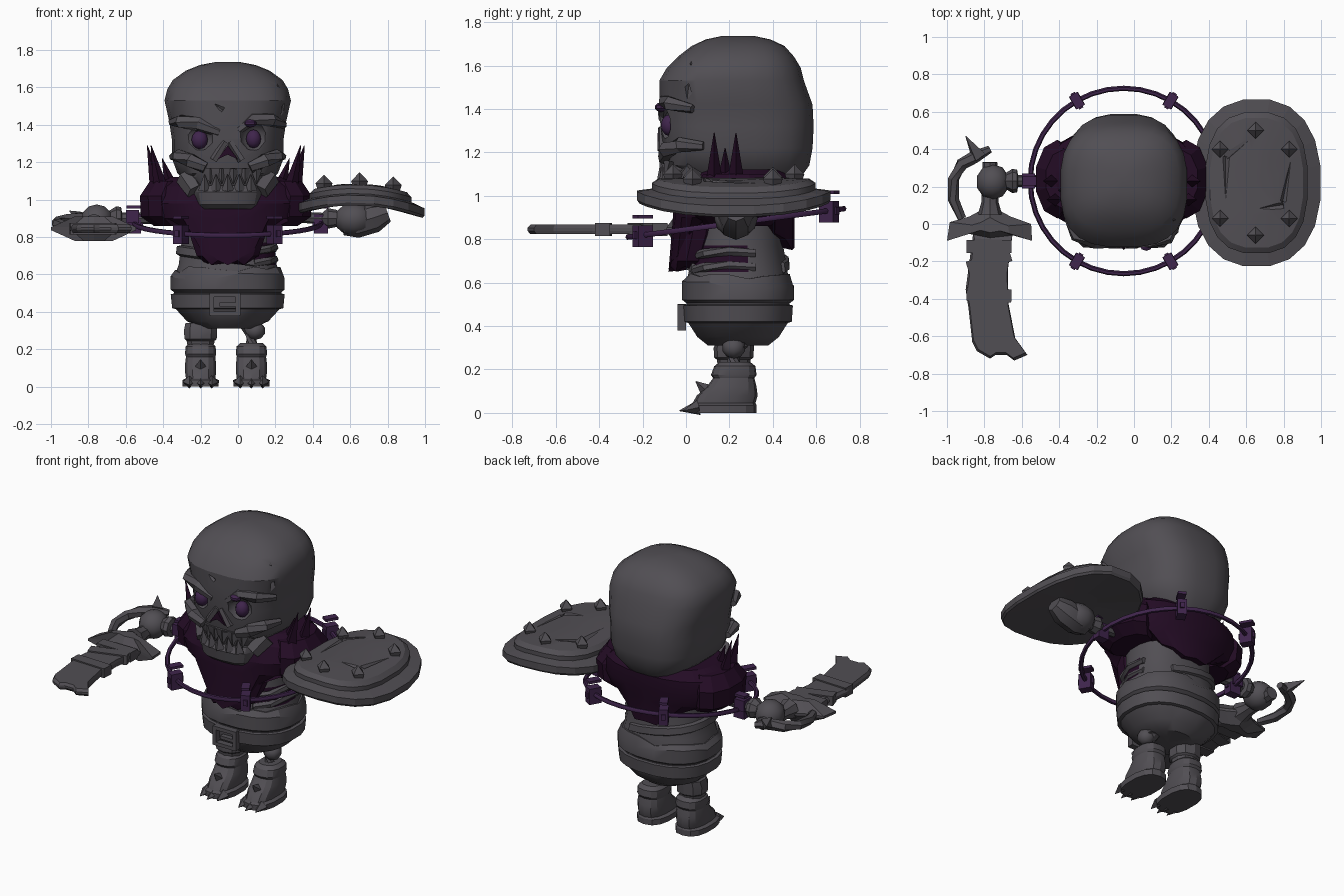
import bpy, bmesh, math, random
from mathutils import Vector, Matrix, Euler

if "Cube" in bpy.data.objects:
    bpy.data.objects.remove(bpy.data.objects["Cube"])

random.seed(4)
CX = -0.055  # body centre line


def material(name, col):
    m = bpy.data.materials.new(name)
    m.diffuse_color = (*col, 1)
    m.use_nodes = True
    m.node_tree.nodes["Principled BSDF"].inputs["Base Color"].default_value = m.diffuse_color
    return m


GREY = material("dusty_grey", (0.083, 0.077, 0.088))
DARK = material("dark_plum_cloth", (0.017, 0.0035, 0.018))
PURPLE = material("violet_metal", (0.05, 0.018, 0.072))


def finish(bm, name, mat, angle=30):
    bmesh.ops.recalc_face_normals(bm, faces=bm.faces)
    me = bpy.data.meshes.new(name)
    bm.to_mesh(me)
    bm.free()
    ob = bpy.data.objects.new(name, me)
    bpy.context.collection.objects.link(ob)
    me.materials.append(mat)
    smooth(ob, angle)
    return ob


def smooth(ob, angle):
    bpy.ops.object.select_all(action='DESELECT')
    ob.select_set(True)
    bpy.context.view_layer.objects.active = ob
    if angle:
        bpy.ops.object.shade_smooth_by_angle(angle=math.radians(angle))


def skin(bm, loops):
    """Bridge equal loops of points and close both ends with fans."""
    vs = [[bm.verts.new(p) for p in lp] for lp in loops]
    n = len(vs[0])
    for a, b in zip(vs, vs[1:]):
        for i in range(n):
            bm.faces.new((a[i], a[(i + 1) % n], b[(i + 1) % n], b[i]))
    for lp in (vs[0], vs[-1]):
        c = bm.verts.new(sum((v.co for v in lp), Vector()) / n)
        for i in range(n):
            bm.faces.new((lp[i], lp[(i + 1) % n], c))


def loft(name, rings, mat, n=20, p=0.8, angle=30, warp=None):
    """Stack rounded sections given as (z, cx, cy, rx, ry)."""
    def se(v):
        return math.copysign(abs(v) ** p, v)
    loops = []
    for k, (z, cx, cy, rx, ry) in enumerate(rings):
        lp = []
        for i in range(n):
            a = 2 * math.pi * (i + 0.5) / n
            q = Vector((cx + rx * se(math.cos(a)), cy + ry * se(math.sin(a)), z))
            lp.append(warp(q, k, i, a) if warp else q)
        loops.append(lp)
    bm = bmesh.new()
    skin(bm, loops)
    return finish(bm, name, mat, angle)


def tube(name, pts, radii, mat, n=8, angle=30):
    """Sweep a round section along a path."""
    pts = [Vector(p) for p in pts]
    loops = []
    for i, p in enumerate(pts):
        t = pts[min(i + 1, len(pts) - 1)] - pts[max(i - 1, 0)]
        rot = Vector((0, 0, 1)).rotation_difference(t.normalized())
        loops.append([p + rot @ Vector((math.cos(2 * math.pi * j / n), math.sin(2 * math.pi * j / n), 0)) * radii[i]
                      for j in range(n)])
    bm = bmesh.new()
    skin(bm, loops)
    return finish(bm, name, mat, angle)


def spike(name, base, tip, r, mat, n=4):
    return tube(name, [base, tip], [r, 0.002], mat, n, 0)


def box(name, loc, size, mat, rot=(0, 0, 0)):
    bm = bmesh.new()
    m = Matrix.Translation(loc) @ Euler(rot).to_matrix().to_4x4() @ Matrix.Diagonal((*size, 1))
    bmesh.ops.create_cube(bm, size=1, matrix=m)
    return finish(bm, name, mat, 0)


def ball(name, loc, r, mat, seg=10, angle=40):
    bm = bmesh.new()
    bmesh.ops.create_uvsphere(bm, u_segments=seg, v_segments=seg * 2 // 3, radius=1,
                              matrix=Matrix.Translation(loc) @ Matrix.Diagonal((*r, 1)))
    return finish(bm, name, mat, angle)


def prism(name, outline, z, h, mat, edge=1.0, rim=.3):
    """Plate with outline in the ground plane and chamfered rims."""
    c = Vector((sum(p[0] for p in outline), sum(p[1] for p in outline))) / len(outline)
    bm = bmesh.new()
    skin(bm, [[Vector((c.x + (x - c.x) * s, c.y + (y - c.y) * s, z + dz)) for x, y in outline]
              for s, dz in ((edge, -h), (1, -h * rim), (1, h * rim), (edge, h))])
    return finish(bm, name, mat, 0)


def carve(ob, cutters, angle):
    for c in cutters:
        m = ob.modifiers.new("cut", 'BOOLEAN')
        m.operation, m.solver, m.object = 'DIFFERENCE', 'EXACT', c
        bpy.context.view_layer.objects.active = ob
        bpy.ops.object.modifier_apply(modifier=m.name)
        bpy.data.objects.remove(c)
    smooth(ob, angle)


# Skull with carved sockets and cracks
skull = loft("skull", [(1.07, CX, .26, .20, .26), (1.14, CX, .24, .27, .33), (1.22, CX, .24, .30, .345),
                       (1.32, CX, .235, .30, .355), (1.42, CX, .23, .315, .355), (1.53, CX, .21, .34, .335),
                       (1.59, CX, .22, .325, .31), (1.64, CX, .23, .295, .27), (1.69, CX, .24, .225, .215),
                       (1.72, CX, .24, .15, .15), (1.737, CX, .24, .06, .07)], GREY, 24, .72)
carve(skull, [ball("socket_cut", (-.215, -.12, 1.325), (.085, .075, .07), GREY, 8),
              ball("socket_cut", (.09, -.12, 1.335), (.08, .075, .08), GREY, 8),
              spike("crack_cut", (-.08, -.125, 1.48), (-.15, -.11, 1.53), .015, GREY),
              spike("crack_cut", (.26, .0, 1.40), (.20, .03, 1.66), .025, GREY)], 40)
bm = bmesh.new()
skin(bm, [[Vector((CX + dx, y, z)) for dx, z in ((-.055, 1.215), (0, 1.245), (.055, 1.215), (0, 1.29))]
          for y in (-.131, -.10)])
finish(bm, "nose_hole", DARK, 0)
for s in (-1, 1):
    tube("nose_edge", [(CX + s * .012, -.11, 1.31), (CX + s * .075, -.11, 1.21)], [.02, .022], GREY, 5, 0)
    tube("cheekbone", [(CX + s * .295, .08, 1.23), (CX + s * .265, -.03, 1.235), (CX + s * .20, -.09, 1.21),
                       (CX + s * .12, -.10, 1.17)], [.02, .035, .04, .03], GREY, 6, 0)
    tube("jaw_hinge", [(CX + s * .17, -.02, 1.04), (CX + s * .22, .05, 1.12)], [.05, .06], GREY, 6, 0)
tube("brow_right", [(-.355, .03, 1.415), (-.31, -.06, 1.42), (-.21, -.095, 1.405), (-.10, -.105, 1.36)],
     [.02, .035, .038, .025], GREY, 6, 0)
tube("brow_left", [(.0, -.105, 1.37), (.08, -.095, 1.435), (.18, -.075, 1.425), (.245, .03, 1.40)],
     [.022, .034, .035, .02], GREY, 6, 0)
ball("eye_right", (-.205, -.072, 1.32), (.046, .04, .05), PURPLE)
ball("eye_left", (.083, -.076, 1.325), (.042, .04, .05), PURPLE)
ball("eye_ember", (.065, -.115, 1.408), (.036, .03, .022), PURPLE, 8)

# Jaw, palate and teeth
loft("jaw", [(.95, CX, .03, .15, .11), (.975, CX, .03, .17, .14), (1.04, CX, .04, .185, .16),
             (1.075, CX, .06, .18, .16)], GREY, 14, .7)
loft("palate", [(1.06, CX, .07, .16, .15), (1.12, CX, .06, .20, .16), (1.17, CX, .06, .20, .17)], GREY, 14, .75)
for i in range(5):
    x = CX + (i - 2) * .062
    y = -.105 + abs(i - 2) * .01
    spike("lower_tooth", (x, y, 1.05), (x, y - .015, 1.135), .034, GREY)
    spike("upper_tooth", (x + .03, y + .01, 1.16), (x + .03, y - .01, 1.085), .03, GREY)


# Ragged cloak with a hanging bib at the front and a drape at the back
def rag(q, k, i, a):
    if k == 0:
        s = math.sin(a)
        drop = max(0, abs(s) - .45) / .55
        q.z = .88 - drop * (.22 if s < 0 else .14) + (.02 if i % 2 else 0)
    return q


loft("cloak", [(.85, CX, .21, .24, .29), (.90, -.065, .22, .40, .28), (.98, -.065, .23, .44, .29),
               (1.07, -.065, .25, .41, .27), (1.12, -.065, .26, .32, .22)], DARK, 22, .9, 25, rag)
for s in (-1, 1):
    loft("shoulder_pad", [(.86, -.065 + s * .29, .24, .10, .15), (.91, -.065 + s * .34, .24, .12, .20),
                          (1.02, -.065 + s * .345, .24, .12, .21), (1.10, -.065 + s * .31, .24, .10, .16)],
         DARK, 10, 1, 0)
    for y, dx, h in ((.13, .40, 1.29), (.23, .42, 1.29), (.18, .34, 1.22)):
        spike("shoulder_spike", (-.065 + s * (dx - .06), y, 1.03), (-.065 + s * dx, y, h), .045, DARK)
loft("bib", [(.65, CX, .02, .11, .10), (.70, CX, .03, .17, .105), (.82, CX, .06, .21, .12),
             (.95, CX, .08, .24, .12)], DARK, 14, .9, 25, lambda q, k, i, a: q + Vector((0, 0, .025 * (i % 2) * (k == 0))))

# Torso, trousers, wraps and belt
torso = loft("torso", [(.31, CX, .24, .13, .14), (.35, CX, .24, .22, .19), (.42, CX, .24, .285, .235),
                       (.50, CX, .24, .29, .24), (.60, CX, .24, .285, .24), (.65, CX, .24, .265, .23),
                       (.77, CX, .24, .25, .21), (.86, CX, .24, .25, .21)], GREY, 20, .85)
torso.data.materials.append(DARK)
for f in torso.data.polygons:
    if f.center.x > .08 and .64 < f.center.z < .8 and abs(f.center.y - .14) < .13:
        f.material_index = 1
for z in (.67, .735):
    tube("rib", [(.08, .04, z - .01), (.16, .09, z), (.195, .2, z + .01), (.19, .32, z)], [.02, .022, .022, .02], GREY, 6)
loft("hip_wrap", [(.505, CX, .24, .29, .24), (.52, CX, .24, .308, .26), (.59, CX, .24, .308, .26),
                  (.625, CX, .24, .285, .24)], GREY, 20, .85, 25,
     lambda q, k, i, a: q + Vector((0, 0, random.uniform(-.02, .02))) if k > 1 else q)


def torn(q, k, i, a):
    q.z -= .15 * (q.x - CX)
    q.x = min(q.x, .09)
    return q


loft("chest_wrap", [(.66, CX, .24, .26, .225), (.67, CX, .24, .28, .24), (.71, CX, .24, .275, .235),
                    (.72, CX, .24, .25, .21)], GREY, 20, .85, 30, torn)
loft("belt", [(.415, CX, .24, .28, .235), (.42, CX, .24, .30, .25), (.495, CX, .24, .308, .255),
              (.5, CX, .24, .28, .235)], GREY, 20, .85)
for dx, dz, w, h in ((-.07, 0, .025, .12), (.07, 0, .025, .12), (0, .05, .15, .022), (0, -.05, .15, .022),
                     (.015, 0, .09, .02)):
    box("buckle", (-.07 + dx, -.02, .44 + dz), (w, .04, h), GREY)

# Legs and clawed boots
for x in (-.2, .072):
    tube("leg_bone", [(x, .23, .38), (x, .23, .31), (x, .22, .28), (x, .22, .2)], [.05, .055, .035, .045], GREY, 8)
    ball("knee", (x + .02, .22, .30), (.055, .055, .05), GREY, 8)
    loft("boot", [(0, x, .17, .098, .155), (.035, x, .17, .10, .155), (.045, x, .175, .08, .145), (.08, x, .19, .085, .14),
                  (.12, x, .21, .085, .115), (.16, x, .22, .08, .095), (.175, x, .22, .085, .105),
                  (.215, x, .225, .082, .095), (.235, x, .225, .06, .07)], GREY, 14, .8, 25)
    for d in (-.06, 0, .06):
        spike("toe_claw", (x + d, .06, .025), (x + d, -.03 + abs(d) * .3, .01), .035, GREY)
    spike("boot_horn", (x, .12, .08), (x, .045, .145), .05, GREY)
loft("trouser_cuff", [(.225, -.2, .22, .075, .075), (.245, -.2, .22, .078, .078), (.255, -.2, .22, .09, .09),
                      (.30, -.2, .22, .093, .093), (.34, -.2, .23, .085, .085)], GREY, 10, .9)

# Tilted hoop with six clamps
TILT = math.radians(7.5)
bpy.ops.mesh.primitive_torus_add(major_segments=36, minor_segments=6, major_radius=.5, minor_radius=.014,
                                 location=(CX, .23, .875), rotation=(TILT, 0, 0))
hoop = bpy.context.object
hoop.name = "hoop"
hoop.data.materials.append(PURPLE)
smooth(hoop, 60)
for i in range(6):
    a = math.radians(60 * i)
    c = Vector((CX, .23, .875)) + Euler((TILT, 0, 0)).to_matrix() @ Vector((.5 * math.cos(a), .5 * math.sin(a), 0))
    box("clamp", c - Vector((0, 0, .005)), (.075, .055, .10), PURPLE, (0, 0, a))
    box("clamp_pin", c, (.095, .025, .035), PURPLE, (0, 0, a))
    box("clamp_cap", c + Vector((0, 0, .085)), (.08, .05, .016), PURPLE, (0, 0, a))

# Arched shield with raised plate, slashes and studs
SX, SY = .655, .22


def arch(q, *_):
    q.z -= .5 * (q.x - .62) ** 2
    return q


loft("shield_rim", [(.975, SX, SY, .12, .17), (.97, SX, SY, .335, .44), (.985, SX, SY, .345, .45),
                    (1.025, SX, SY, .345, .45), (1.035, SX, SY, .27, .37), (1.035, SX, SY, .1, .15)],
     GREY, 20, .85, 0, arch)
plate = loft("shield_plate", [(1.0, SX, SY, .275, .38), (1.06, SX, SY, .275, .38), (1.08, SX, SY, .25, .35),
                              (1.085, SX, SY, .12, .17)], GREY, 20, .78, 25, arch)
carve(plate, [spike("slash_cut", a, b, .025, GREY) for a, b in
              (((.49, .36, 1.08), (.65, .48, 1.09)), ((.49, .36, 1.08), (.49, .06, 1.08)),
               ((.8, .1, 1.075), (.65, .08, 1.09)), ((.8, .12, 1.075), (.85, .4, 1.06)))], 25)
for x, y in ((.65, .5), (.83, .4), (.83, .03), (.65, -.06), (.46, .03), (.46, .4)):
    z = 1.07 - .5 * (x - .62) ** 2
    tube("stud", [(x, y, z), (x, y, z + .03), (x, y, z + .075)], [.035, .045, .002], GREY, 4, 0)

# Shield arm and closed fist
tube("shield_arm", [(.25, .23, .91), (.45, .23, .90), (.48, .23, .90), (.53, .23, .90)], [.03, .03, .055, .045], GREY, 8)
ball("shield_hand", (.62, .23, .895), (.11, .10, .09), GREY)
tube("shield_fist", [(.56, .23, .87), (.63, .23, .875), (.73, .23, .905), (.80, .23, .93)], [.06, .08, .08, .05], GREY, 8)

# Sword arm and hand
tube("sword_arm", [(-.42, .23, .9), (-.62, .23, .9), (-.625, .23, .9), (-.65, .23, .9), (-.69, .23, .9)],
     [.03, .032, .06, .065, .04], GREY, 8)
box("wrist_strap", (-.565, .23, .91), (.07, .08, .07), PURPLE)
ball("sword_hand", (-.755, .225, .89), (.09, .095, .085), GREY)

# Sword: handle, knuckle guard, crossguard, blade and wraps
tube("sword_handle", [(-.77, .05, .86), (-.77, .12, .86), (-.77, .33, .87)], [.065, .045, .04], GREY, 8)
tube("knuckle_guard", [(-.92, .03, .86), (-.965, .13, .87), (-.965, .24, .88), (-.92, .32, .89), (-.85, .36, .90),
                       (-.77, .40, .89)], [.025, .03, .03, .034, .034, .02], GREY, 6)
spike("pommel_spike", (-.83, .36, .90), (-.9, .47, .94), .045, GREY)
prism("crossguard", [(-1, -.09), (-.985, .01), (-.88, .04), (-.77, .1), (-.66, .04), (-.55, 0), (-.545, -.09),
                     (-.65, -.06), (-.77, -.08), (-.89, -.05)], .845, .065, GREY, .45, .12)
prism("blade", [(-.86, -.05), (-.90, -.35), (-.885, -.45), (-.865, -.63), (-.84, -.68), (-.77, -.72), (-.74, -.70),
                (-.68, -.70), (-.64, -.73), (-.57, -.70), (-.635, -.61), (-.67, -.43), (-.675, -.25), (-.65, -.06)],
      .845, .022, GREY, .94)
for y, t in ((-.12, 0), (-.2, .3), (-.38, -.04)):
    box("blade_wrap", (-.775, y, .845), (.24, .07, .06), GREY, (0, 0, t))
